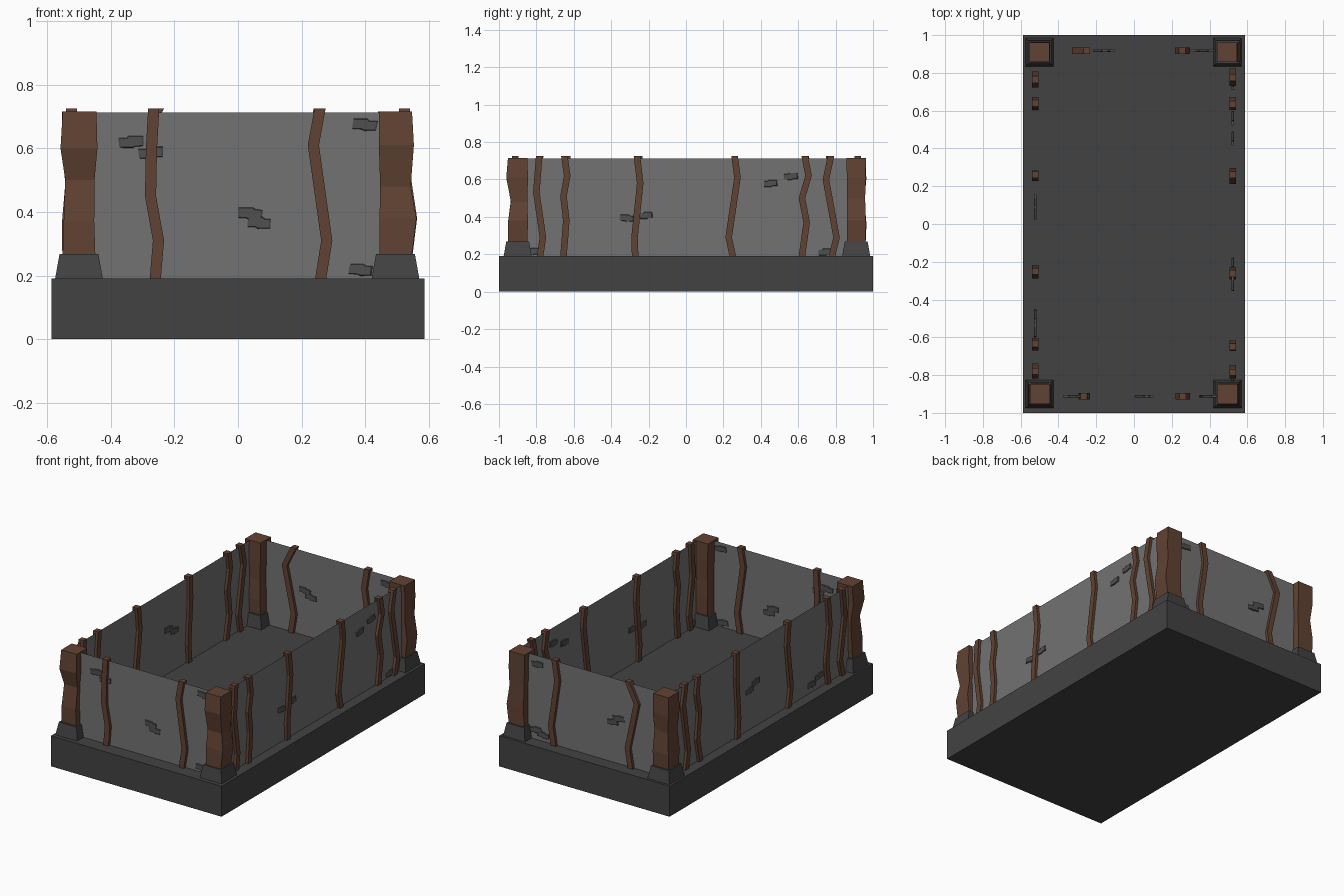
import bpy, bmesh, random
from mathutils import Vector

if "Cube" in bpy.data.objects:
    bpy.data.objects.remove(bpy.data.objects["Cube"])

random.seed(4)
WX, WF, WB = 0.523, -0.912, 0.918     # wall planes: sides, front, back
Z0, Z1 = 0.19, 0.713                  # wall bottom and top


def mat(name, rgb):
    m = bpy.data.materials.new(name)
    m.diffuse_color = (*rgb, 1)
    m.use_nodes = True
    m.node_tree.nodes["Principled BSDF"].inputs["Base Color"].default_value = m.diffuse_color
    return m


WOOD = mat("wood", (0.12, 0.055, 0.033))
DARK = mat("dark_stone", (0.055, 0.055, 0.055))
WALL = mat("plaster", (0.17, 0.17, 0.17))
BRICK = mat("brick", (0.08, 0.08, 0.08))


def finish(bm, name, material):
    bmesh.ops.recalc_face_normals(bm, faces=bm.faces)
    me = bpy.data.meshes.new(name)
    bm.to_mesh(me)
    bm.free()
    ob = bpy.data.objects.new(name, me)
    me.materials.append(material)
    bpy.context.collection.objects.link(ob)
    return ob


def loft(name, rings, material):
    """Stack of rectangles (cx, cy, half_x, half_y, z) joined into a solid."""
    bm = bmesh.new()
    loops = [[bm.verts.new((cx + sx * hx, cy + sy * hy, z))
              for sx, sy in ((-1, -1), (1, -1), (1, 1), (-1, 1))]
             for cx, cy, hx, hy, z in rings]
    for a, b in zip(loops, loops[1:]):
        for i in range(4):
            j = (i + 1) % 4
            bm.faces.new((a[i], a[j], b[j], b[i]))
    bm.faces.new(loops[0])
    bm.faces.new(loops[-1])
    return finish(bm, name, material)


def on_wall(side, u):
    """Plan position on a wall, u measured along it."""
    return {"front": (u, WF), "back": (u, WB),
            "right": (WX, u), "left": (-WX, u)}[side]


# base slab
loft("base", [(0, 0, 0.587, 1, 0), (0, 0, 0.587, 1, Z0)], DARK)

# thin wall sheets
for side, r in (("front", 0.5), ("back", 0.5), ("right", 0.91), ("left", 0.91)):
    bm = bmesh.new()
    bm.faces.new([bm.verts.new((*on_wall(side, u), z))
                  for u, z in ((-r, Z0), (r, Z0), (r, Z1), (-r, Z1))])
    finish(bm, side + "_wall", WALL)

# corner posts with tapered stone feet; each post has its own hewn shape
# ring: x shift, y shift, half x, half y, z
hewn = {
    "front_left": ((0, 0, .052, .05, .25), (0, 0, .048, .052, .37), (.003, .01, .046, .045, .50),
                   (0, -.005, .058, .055, .60), (.002, 0, .053, .052, .716)),
    "front_right": ((0, 0, .05, .052, .25), (.008, .002, .058, .053, .38), (0, .008, .048, .044, .48),
                    (.003, -.003, .055, .058, .61), (0, 0, .052, .052, .716)),
    "back_left": ((0, 0, .052, .05, .25), (0, 0, .054, .055, .36), (.003, -.003, .046, .047, .49),
                  (0, 0, .054, .054, .60), (0, 0, .053, .052, .716)),
    "back_right": ((0, 0, .052, .05, .25), (.01, 0, .058, .05, .38), (0, 0, .05, .048, .50),
                   (0, 0, .054, .05, .61), (-.002, 0, .053, .052, .716)),
}
for name, rings in hewn.items():
    cx = 0.495 if "right" in name else -0.5
    cy = WB - 0.008 if "back" in name else -0.9
    loft(name + "_foot", [(cx, cy, .075, .075, Z0), (cx, cy, .061, .061, .268)], DARK)
    loft(name + "_post", [(cx + dx, cy + dy, hx, hy, z) for dx, dy, hx, hy, z in rings], WOOD)

# crooked wooden slats: (position, height) points along each wall
slats = {
    "front": [[(-.26, .19), (-.25, .31), (-.275, .45), (-.272, .6), (-.265, .725)],
              [(.26, .19), (.279, .31), (.237, .61), (.258, .725)]],
    "back": [[(-.27, .19), (-.25, .31), (-.312, .60), (-.25, .725)],
             [(.26, .19), (.278, .31), (.235, .6), (.255, .725)]],
    "right": [[(-.78, .19), (-.765, .29), (-.80, .53), (-.785, .725)],
              [(-.655, .19), (-.64, .38), (-.655, .51), (-.635, .62), (-.65, .725)],
              [(-.272, .19), (-.275, .29), (-.245, .58), (-.262, .725)],
              [(.25, .19), (.228, .29), (.275, .61), (.26, .725)],
              [(.62, .19), (.645, .37), (.62, .5), (.655, .62), (.635, .725)],
              [(.78, .19), (.805, .29), (.748, .6), (.775, .725)]],
    "left": [[(-.78, .19), (-.755, .29), (-.80, .55), (-.78, .725)],
             [(-.64, .19), (-.62, .33), (-.652, .55), (-.635, .725)],
             [(-.25, .19), (-.27, .31), (-.235, .58), (-.25, .725)],
             [(.255, .19), (.245, .31), (.265, .58), (.26, .725)],
             [(.62, .19), (.65, .34), (.63, .5), (.655, .62), (.64, .725)],
             [(.76, .19), (.74, .3), (.79, .6), (.765, .725)]],
}
for side, group in slats.items():
    for n, path in enumerate(group):
        loft(f"{side}_slat_{n + 1}",
             [(*on_wall(side, u), .0175, .0175, z) for u, z in path], WOOD)

# exposed bricks, slightly proud of both wall faces: (position, height)
bricks = {
    "front": [(-.335, .62), (-.273, .586), (.038, .395), (.067, .366), (.4, .674), (.387, .218)],
    "back": [(-.18, .47), (-.14, .44), (.34, .23), (.39, .25), (.38, .66)],
    "right": [(-.315, .393), (-.215, .407), (.452, .579), (.562, .617), (.745, .212), (-.82, .214)],
    "left": [(.06, .465), (.12, .435), (-.49, .24), (-.56, .265)],
}
chip = ((-1, -.7), (-.3, -.75), (-.1, -1), (.9, -.95), (1, .6), (.4, .65), (.2, 1), (-.9, 1))
for side, spots in bricks.items():
    nrm = Vector((0, 1, 0)) if side in ("front", "back") else Vector((1, 0, 0))
    for n, (u, z) in enumerate(spots):
        bm = bmesh.new()
        flip = random.choice((-1, 1))
        pts = [(flip * a * .039 + random.uniform(-.003, .003), b * .019) for a, b in chip]
        loops = []
        for t, s in ((-.007, .88), (-.004, 1), (.004, 1), (.007, .88)):
            loops.append([bm.verts.new(Vector((*on_wall(side, u + a * s), z + b * s)) + nrm * t)
                          for a, b in pts])
        for p, q in zip(loops, loops[1:]):
            for i in range(len(p)):
                j = (i + 1) % len(p)
                bm.faces.new((p[i], p[j], q[j], q[i]))
        bm.faces.new(loops[0])
        bm.faces.new(loops[-1])
        finish(bm, f"{side}_brick_{n + 1}", BRICK)
